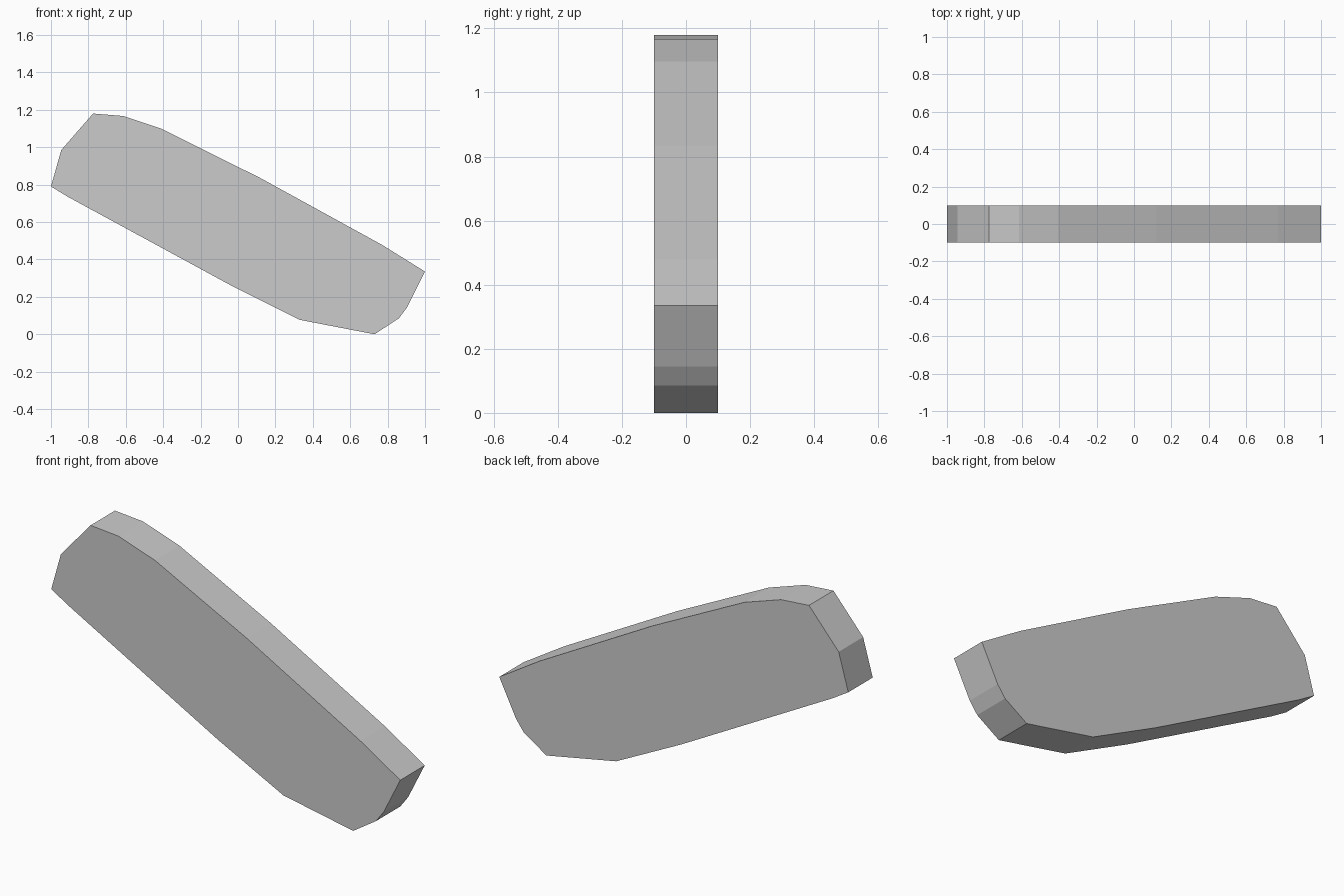
import bpy, bmesh
from mathutils import Vector

if "Cube" in bpy.data.objects:
    bpy.data.objects.remove(bpy.data.objects["Cube"])

# Side outline of the slab as (x, z)
OUTLINE = [(-1.0, 0.79), (-0.91, 0.735), (-0.045, 0.265), (0.33, 0.077),
           (0.73, 0.0), (0.86, 0.085), (0.905, 0.145), (1.0, 0.335),
           (0.77, 0.478), (0.12, 0.835), (-0.405, 1.097), (-0.615, 1.167),
           (-0.775, 1.18), (-0.945, 0.985)]
THICKNESS = 0.2


def extruded_profile(name, outline, depth):
    """Flat-faced plate: the outline in the xz plane, extruded along y."""
    bm = bmesh.new()
    front = bm.faces.new([bm.verts.new((x, -depth / 2, z)) for x, z in outline])
    result = bmesh.ops.extrude_face_region(bm, geom=[front], use_keep_orig=True)
    moved = [v for v in result["geom"] if isinstance(v, bmesh.types.BMVert)]
    bmesh.ops.translate(bm, verts=moved, vec=Vector((0, depth, 0)))
    bmesh.ops.recalc_face_normals(bm, faces=bm.faces)
    mesh = bpy.data.meshes.new(name)
    bm.to_mesh(mesh)
    bm.free()
    obj = bpy.data.objects.new(name, mesh)
    bpy.context.collection.objects.link(obj)
    return obj


# Tilted slab with chamfered ends
extruded_profile("tilted_slab", OUTLINE, THICKNESS)
